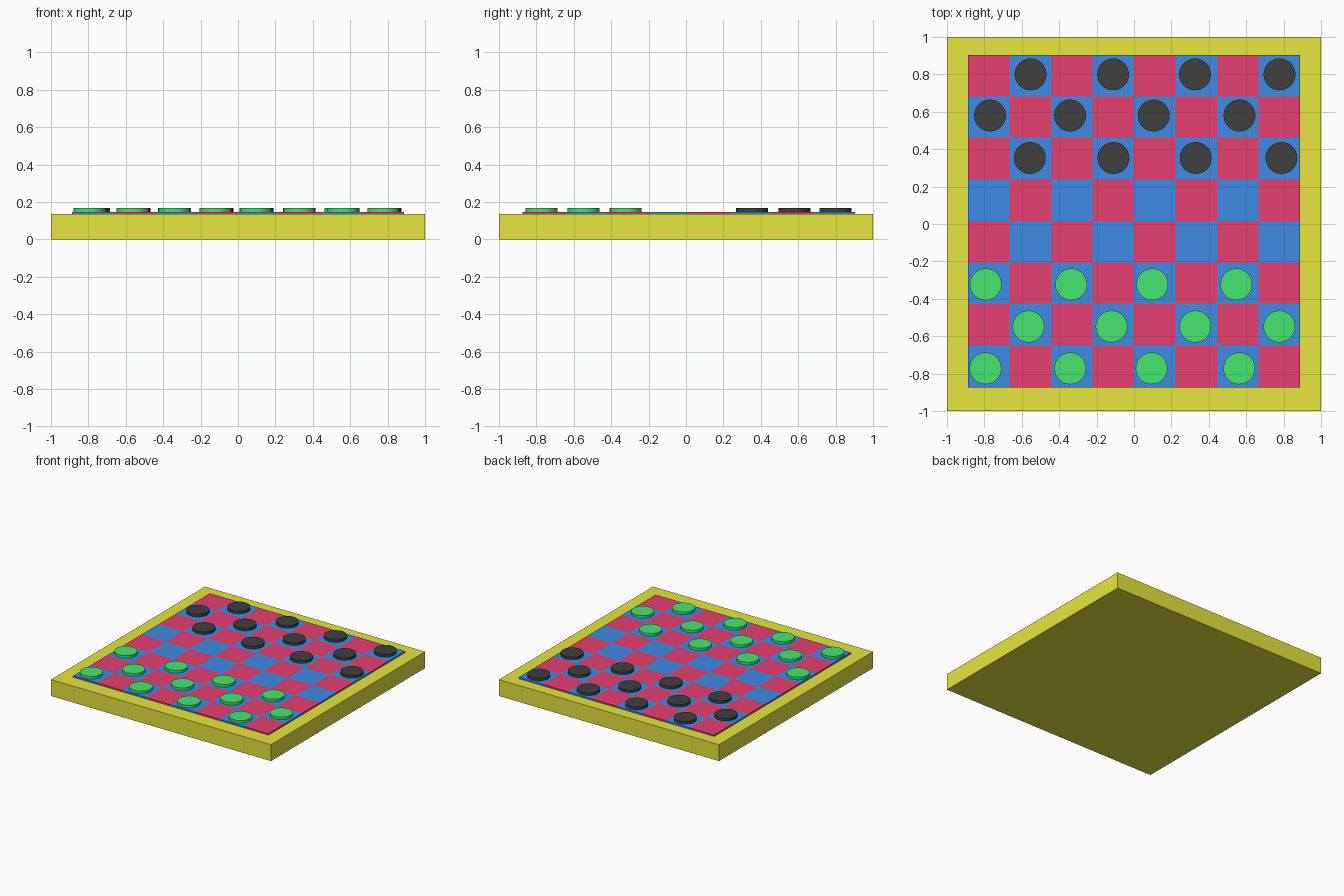
import bpy
import math

if "Cube" in bpy.data.objects:
    bpy.data.objects.remove(bpy.data.objects["Cube"])


def material(name, rgb):
    m = bpy.data.materials.new(name)
    m.diffuse_color = (*rgb, 1)
    m.use_nodes = True
    m.node_tree.nodes["Principled BSDF"].inputs["Base Color"].default_value = m.diffuse_color
    return m


yellow = material("yellow", (0.79, 0.79, 0.05))
red = material("red", (0.79, 0.05, 0.16))
blue = material("blue", (0.05, 0.26, 0.79))
green = material("green", (0.06, 0.79, 0.16))
black = material("black", (0.05, 0.05, 0.05))

BOARD_TOP, TILE_TOP, PIECE_TOP = 0.135, 0.147, 0.168
CELL, LEFT, BOTTOM = 0.222, -0.888, -0.873


def box(name, x, y, z0, z1, size, mat):
    bpy.ops.mesh.primitive_cube_add(size=1, location=(x, y, (z0 + z1) / 2))
    o = bpy.context.object
    o.name = name
    o.scale = (size, size, z1 - z0)
    bpy.ops.object.transform_apply(location=False, rotation=False, scale=True)
    o.data.materials.append(mat)


def disc(name, x, y, mat):
    bpy.ops.mesh.primitive_cylinder_add(
        vertices=48, radius=0.085, depth=PIECE_TOP - TILE_TOP,
        location=(x, y, (TILE_TOP + PIECE_TOP) / 2))
    o = bpy.context.object
    o.name = name
    o.data.materials.append(mat)
    bpy.ops.object.shade_smooth_by_angle(angle=math.radians(35))


# Base slab
box("board_base", 0, 0, 0, BOARD_TOP, 2.0, yellow)

# Checkered squares, slightly raised above the slab
for row in range(8):
    for col in range(8):
        dark = (row + col) % 2 == 0
        box(f"{'blue' if dark else 'red'}_square_{row}_{col}",
            LEFT + (col + 0.5) * CELL, BOTTOM + (row + 0.5) * CELL,
            BOARD_TOP, TILE_TOP, CELL, blue if dark else red)

# Playing pieces, placed by hand a little off centre
rows = [
    ("black_piece", black, 0.80, (-0.553, -0.112, 0.326, 0.778)),
    ("black_piece", black, 0.58, (-0.77, -0.342, 0.105, 0.564)),
    ("black_piece", black, 0.353, (-0.557, -0.11, 0.33, 0.788)),
    ("green_piece", green, -0.323, (-0.793, -0.336, 0.098, 0.547)),
    ("green_piece", green, -0.548, (-0.564, -0.12, 0.328, 0.777)),
    ("green_piece", green, -0.772, (-0.794, -0.341, 0.094, 0.563)),
]
for name, mat, y, xs in rows:
    for x in xs:
        disc(name, x, y, mat)
